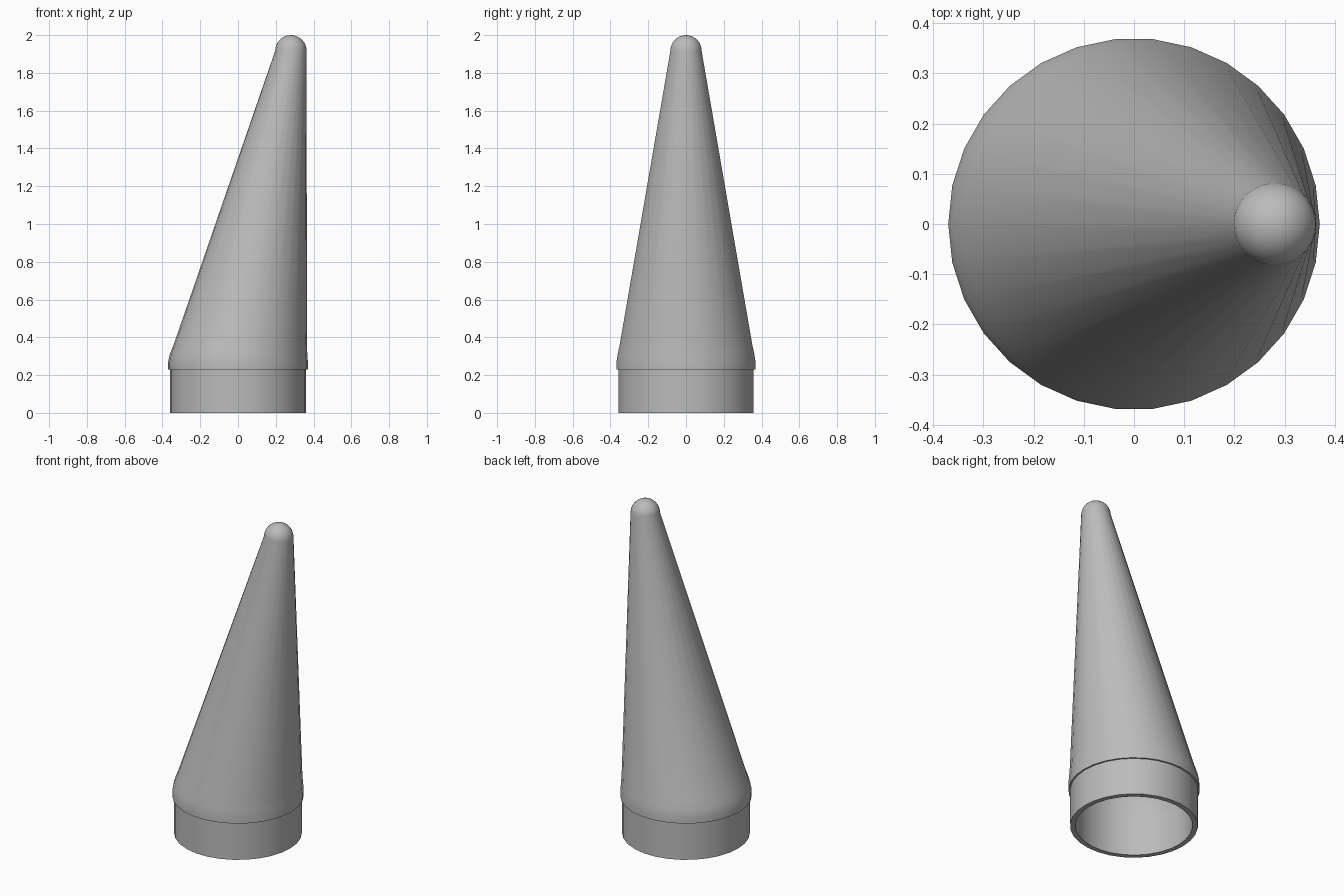
import bpy
import bmesh
from math import cos, sin, pi, radians

SIDES = 30

cube = bpy.data.objects.get("Cube")
if cube:
    bpy.data.objects.remove(cube)

grey = bpy.data.materials.new("plain_grey")
grey.use_nodes = True
colour = (0.5, 0.5, 0.5, 1)
grey.diffuse_color = colour
grey.node_tree.nodes["Principled BSDF"].inputs["Base Color"].default_value = colour


def loft(name, rings, closed=False):
    """Skin circular sections (centre x, z, radius); radius 0 makes a pole."""
    bm = bmesh.new()
    loops = []
    for cx, z, r in rings:
        count = SIDES if r > 0 else 1
        loops.append([bm.verts.new((cx + r * cos(2 * pi * i / SIDES),
                                    r * sin(2 * pi * i / SIDES), z))
                      for i in range(count)])
    pairs = list(zip(loops, loops[1:]))
    if closed:
        pairs.append((loops[-1], loops[0]))
    for a, b in pairs:
        for i in range(SIDES):
            j = (i + 1) % SIDES
            corners = [a[i % len(a)], a[j % len(a)], b[j % len(b)], b[i % len(b)]]
            bm.faces.new(list(dict.fromkeys(corners)))
    bmesh.ops.recalc_face_normals(bm, faces=bm.faces)
    mesh = bpy.data.meshes.new(name)
    bm.to_mesh(mesh)
    bm.free()
    mesh.materials.append(grey)
    obj = bpy.data.objects.new(name, mesh)
    bpy.context.collection.objects.link(obj)
    bpy.ops.object.select_all(action='DESELECT')
    obj.select_set(True)
    bpy.context.view_layer.objects.active = obj
    bpy.ops.object.shade_smooth_by_angle(angle=radians(30))
    return obj


def dome(cx, z, r, steps=8):
    """Sections of a rounded tip, from its rim to its pole."""
    arc = [(cx, z + r * sin(a), r * cos(a))
           for a in (pi / 2 * k / steps for k in range(1, steps))]
    return [(cx, z, r)] + arc + [(cx, z + r, 0)]


# Open shoulder collar at the base
loft("collar", [(0, 0, 0.36), (0, 0.23, 0.36), (0, 0.23, 0.33), (0, 0, 0.33)],
     closed=True)

# Hollow slanted nose: outer skin over a matching inner skin
outer = [(0, 0.23, 0.37), (0, 0.27, 0.37), (0.003, 0.31, 0.364),
         (0.012, 0.36, 0.353)] + dome(0.28, 1.917, 0.083)
inner = [(0, 0.23, 0.33), (0, 0.27, 0.33), (0.012, 0.36, 0.315)] + dome(0.28, 1.9, 0.05)
loft("slanted_nose", list(reversed(inner)) + [])
shell = loft("nose_skin", [(0, 0.23, 0.33)] + outer)

# Join both skins into one solid nose shell with the cavity facing inward
lining = bpy.data.objects["slanted_nose"]
lining.data.flip_normals()
lining.select_set(True)
bpy.context.view_layer.objects.active = lining
bpy.ops.object.join()
